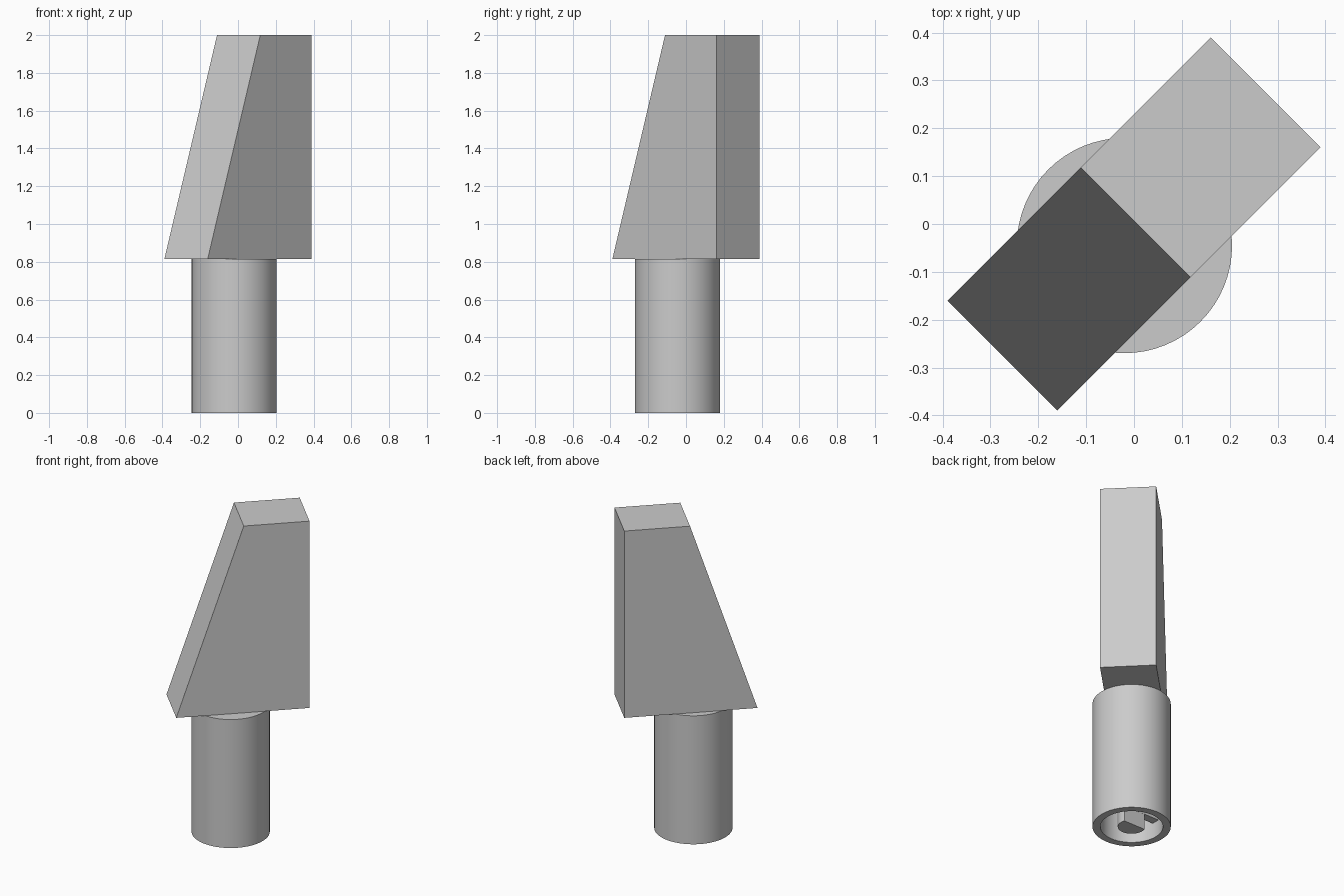
import bpy, bmesh, math
from mathutils import Matrix, Vector

cube = bpy.data.objects.get("Cube")
if cube:
    bpy.data.objects.remove(cube)

grey = bpy.data.materials.new("light grey")
grey.use_nodes = True
colour = (0.6, 0.6, 0.6, 1)
grey.diffuse_color = colour
grey.node_tree.nodes["Principled BSDF"].inputs["Base Color"].default_value = colour

AXIS = Vector((-0.02, -0.045, 0))   # axis of the hollow stem
STEM_TOP, CAVITY_TOP = 0.815, 0.6


def extrude_profile(name, points, depth, matrix):
    """Solid made by extruding a flat outline along its local z."""
    bm = bmesh.new()
    face = bm.faces.new([bm.verts.new((x, y, 0)) for x, y in points])
    moved = bmesh.ops.extrude_face_region(bm, geom=[face])["geom"]
    bmesh.ops.translate(bm, vec=(0, 0, depth),
                        verts=[g for g in moved if isinstance(g, bmesh.types.BMVert)])
    bm.transform(matrix)
    return finish(name, bm)


def finish(name, bm):
    bmesh.ops.recalc_face_normals(bm, faces=bm.faces)
    mesh = bpy.data.meshes.new(name)
    bm.to_mesh(mesh)
    bm.free()
    mesh.materials.append(grey)
    obj = bpy.data.objects.new(name, mesh)
    bpy.context.collection.objects.link(obj)
    return obj


def smooth(obj):
    bpy.ops.object.select_all(action="DESELECT")
    obj.select_set(True)
    bpy.context.view_layer.objects.active = obj
    bpy.ops.object.shade_smooth_by_angle(angle=math.radians(30))


# Wedge-shaped handle, turned to the diagonal
length, width, slope = 0.778, 0.324, 0.394
outline = [(-length / 2, STEM_TOP), (length / 2, STEM_TOP),
           (length / 2, 2), (slope - length / 2, 2)]
turn = (Matrix.Rotation(math.radians(45), 4, "Z")
        @ Matrix.Translation((0, width / 2, 0))
        @ Matrix.Rotation(math.radians(90), 4, "X"))
extrude_profile("handle", outline, width, turn)

# Hollow stem, spun from a closed-top cup profile
bm = bmesh.new()
cup = [(0, STEM_TOP), (0.225, STEM_TOP), (0.225, 0), (0.18, 0),
       (0.18, CAVITY_TOP), (0, CAVITY_TOP)]
verts = [bm.verts.new((r, 0, z)) for r, z in cup]
edges = [bm.edges.new(pair) for pair in zip(verts, verts[1:])]
bmesh.ops.spin(bm, geom=verts + edges, axis=(0, 0, 1), cent=(0, 0, 0),
               angle=math.tau, steps=64)
bmesh.ops.remove_doubles(bm, verts=bm.verts, dist=0.0001)
bm.transform(Matrix.Translation(AXIS))
smooth(finish("stem", bm))

# Inner post with a flat on its back side
radius, flat = 0.08, 0.025
start = math.pi - math.asin(flat / radius)
sweep = math.pi + 2 * math.asin(flat / radius)
arc = [(radius * math.cos(start + sweep * i / 32),
        radius * math.sin(start + sweep * i / 32)) for i in range(33)]
smooth(extrude_profile("inner_post", arc, CAVITY_TOP, Matrix.Translation(AXIS)))

# Recessed rib across the cavity
half, thick, recess = 0.18, 0.026, 0.1
bar = [(-half, -thick), (half, -thick), (half, thick), (-half, thick)]
extrude_profile("inner_rib", bar, CAVITY_TOP - recess,
                Matrix.Translation(AXIS + Vector((0, 0, recess))))
